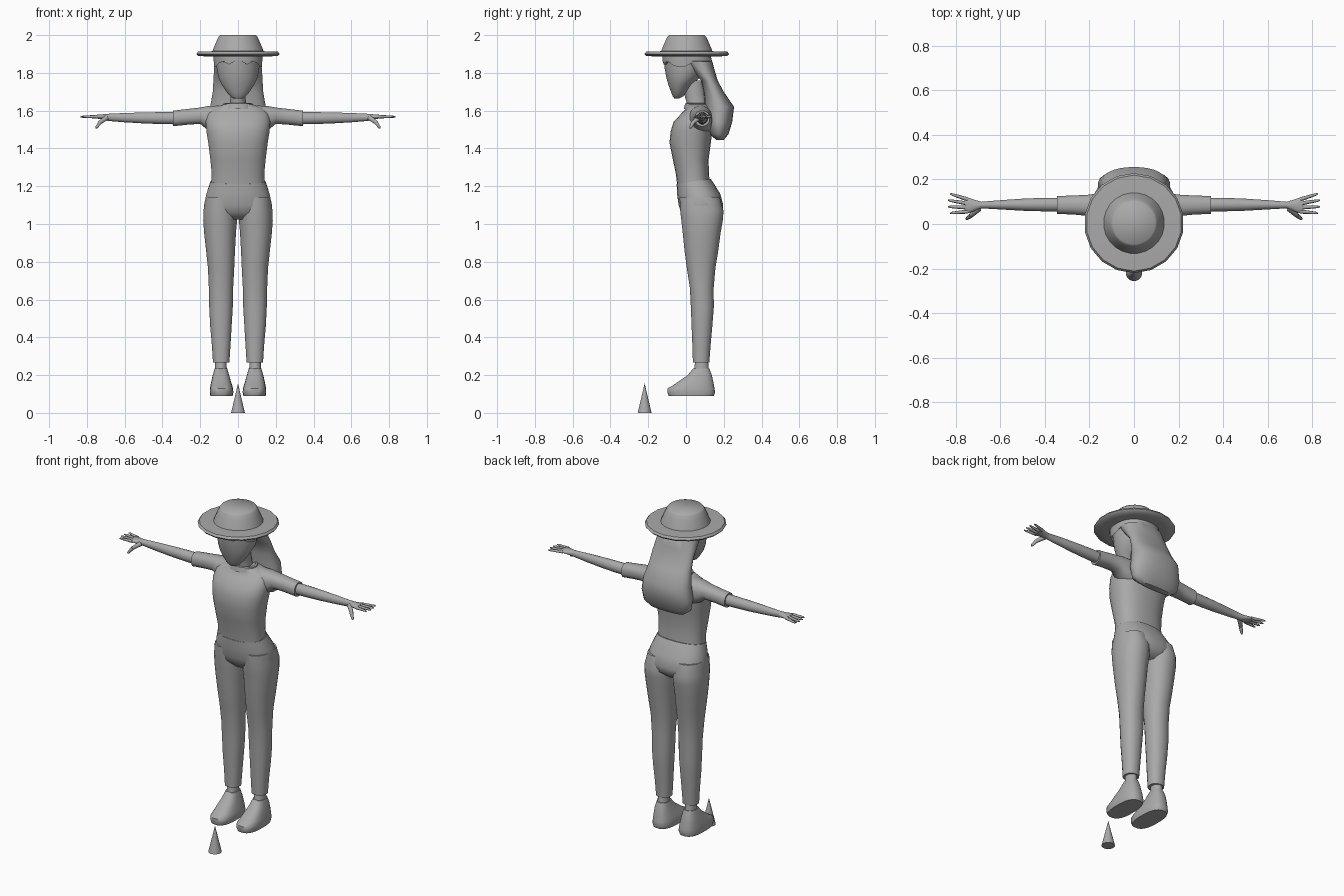
import bpy
import bmesh
import math
from mathutils import Vector

default = bpy.data.objects.get("Cube")
if default:
    bpy.data.objects.remove(default, do_unlink=True)

grey = bpy.data.materials.new("plain grey")
grey.use_nodes = True
COLOUR = (0.4, 0.4, 0.4, 1)
grey.diffuse_color = COLOUR
grey.node_tree.nodes["Principled BSDF"].inputs["Base Color"].default_value = COLOUR


def finish(name, bm, mirror=False, angle=50):
    """Turn a bmesh into a smooth shaded object, optionally mirrored in x."""
    bmesh.ops.recalc_face_normals(bm, faces=bm.faces)
    mesh = bpy.data.meshes.new(name)
    bm.to_mesh(mesh)
    bm.free()
    mesh.materials.append(grey)
    mesh.shade_smooth()
    mesh.set_sharp_from_angle(angle=math.radians(angle))
    obj = bpy.data.objects.new(name, mesh)
    bpy.context.scene.collection.objects.link(obj)
    if mirror:
        mod = obj.modifiers.new("mirror", "MIRROR")
        mod.use_mirror_merge = False
    return obj


def skin_rings(bm, rings):
    """Join rings of vertices with quads and cap both ends."""
    for low, high in zip(rings, rings[1:]):
        for i in range(len(low)):
            j = (i + 1) % len(low)
            bm.faces.new((low[i], low[j], high[j], high[i]))
    bm.faces.new(rings[0])
    bm.faces.new(rings[-1])


def loft(name, sections, axis="z", sides=20, power=2, mirror=False, shape=None):
    """Sections are (position along axis, low a, high a, low b, high b)."""
    bm = bmesh.new()
    rings = []
    for index, (t, a_low, a_high, b_low, b_high) in enumerate(sections):
        ring = []
        for i in range(sides):
            turn = math.tau * (i + .5) / sides
            c, s = math.cos(turn), math.sin(turn)
            a = math.copysign(abs(c) ** (2 / power), c)
            b = math.copysign(abs(s) ** (2 / power), s)
            a = (a_low + a_high + a * (a_high - a_low)) / 2
            b = (b_low + b_high + b * (b_high - b_low)) / 2
            point = Vector((a, b, t) if axis == "z" else (t, a, b))
            if shape:
                point = shape(index, point)
            ring.append(bm.verts.new(point))
        rings.append(ring)
    skin_rings(bm, rings)
    return finish(name, bm, mirror)


def upright(name, sections, **options):
    """Loft centred on x = 0; sections are (z, half width, front, back)."""
    return loft(name, [(z, -w, w, f, b) for z, w, f, b in sections], **options)


def round_part(name, profile, centre_y, sides):
    """Turned part; profile points are (z, radius)."""
    return upright(name, [(z, r, centre_y - r, centre_y + r) for z, r in profile],
                   sides=sides)


def tube(name, start, end, r_start, r_end, sides=8):
    """Tapered finger, mirrored to both hands."""
    start, end = Vector(start), Vector(end)
    turn = (end - start).to_track_quat("Z", "Y")
    bm = bmesh.new()
    rings = []
    for t, r in ((0, r_start), (.85, r_end), (1, r_end * .5)):
        ring = []
        for i in range(sides):
            a = math.tau * i / sides
            offset = turn @ Vector((r * math.cos(a), r * math.sin(a), 0))
            ring.append(bm.verts.new(start.lerp(end, t) + offset))
        rings.append(ring)
    skin_rings(bm, rings)
    return finish(name, bm, mirror=True)


# Hat: thin wide brim and a tapered crown
round_part("hat_brim", [(1.887, .17), (1.89, .215), (1.9, .224), (1.912, .215),
                        (1.915, .13)], .004, 18)
round_part("hat_crown", [(1.905, .14), (1.93, .131), (1.965, .116), (1.99, .104),
                         (2, .095)], .004, 24)

# Head with a narrow chin, and a neck leaning forward
upright("head", [(1.665, .025, -.062, -.035), (1.675, .04, -.07, -.015),
                 (1.7, .062, -.08, .005), (1.74, .088, -.095, .035),
                 (1.78, .106, -.106, .08), (1.83, .114, -.115, .11),
                 (1.9, .115, -.12, .12)], sides=24)
upright("neck", [(1.58, .055, .005, .12), (1.635, .043, .005, .11),
                 (1.68, .04, -.008, .1), (1.76, .042, -.02, .09)])


# Hair: scalloped fringe over the brow and a long full back
def fringe(index, point):
    if index in (2, 3) and point.y < 0:
        point.z += .012 * math.cos(point.x * 75) - abs(point.x) * .15
    return point


upright("hair", [(1.9, .13, -.125, .13), (1.885, .13, -.126, .133),
                 (1.862, .128, -.124, .139), (1.86, .124, -.02, .14),
                 (1.81, .128, .03, .153), (1.76, .131, .08, .168),
                 (1.7, .134, .095, .2), (1.62, .148, .1, .255),
                 (1.54, .162, .108, .245), (1.475, .152, .125, .225),
                 (1.445, .11, .16, .2)], sides=28, power=2.3, shape=fringe)

# Shirt: body, sleeves and neckline
upright("shirt_body", [(1.205, .143, -.047, .127), (1.27, .14, -.055, .122),
                       (1.34, .147, -.07, .12), (1.43, .158, -.088, .132),
                       (1.49, .168, -.082, .14), (1.54, .172, -.067, .142),
                       (1.585, .165, -.025, .14), (1.613, .14, .002, .132),
                       (1.632, .08, .002, .125)], sides=28, power=2.4)
upright("neckline", [(1.61, .085, -.012, .13), (1.638, .078, -.005, .125),
                     (1.64, .066, .005, .118), (1.62, .06, .012, .11)], sides=24)
loft("sleeve", [(.1, .01, .14, 1.47, 1.628), (.165, .02, .138, 1.5, 1.624),
                (.2, .035, .132, 1.53, 1.617), (.27, .042, .128, 1.525, 1.609),
                (.345, .045, .126, 1.517, 1.6)], axis="x", power=2.3, mirror=True)

# Bare arm running into a flat palm
loft("arm", [(.3, .055, .118, 1.527, 1.593), (.4, .056, .118, 1.528, 1.593),
             (.5, .059, .114, 1.532, 1.591), (.6, .065, .107, 1.538, 1.588),
             (.685, .07, .1, 1.545, 1.584), (.705, .062, .106, 1.55, 1.582),
             (.735, .05, .116, 1.556, 1.58), (.758, .048, .118, 1.56, 1.577)],
     axis="x", sides=16, mirror=True)

# Four fanned fingers and a lowered thumb
for number in range(4):
    fan = number - 1.5
    root_y, tip_y = .083 + fan * .018, .092 + fan * .029
    reach = .838 - abs(fan) * .009
    tube("finger", (.745, root_y, 1.568), (reach, tip_y, 1.568), .0095, .006)
tube("thumb", (.695, .07, 1.563), (.735, .035, 1.535), .014, .011)
tube("thumb_tip", (.73, .038, 1.538), (.752, .022, 1.507), .011, .007)


# Trousers: hips, tilted up at the back of the waist, and two tapered legs
def waist_tilt(index, point):
    if index == 0:
        point.z += (point.y + .05) * .15
    return point


upright("trouser_hips", [(1.212, .146, -.05, .132), (1.16, .168, -.048, .182),
                         (1.1, .181, -.04, .198), (1.06, .172, -.026, .19),
                         (1.025, .1, .01, .15)], sides=28, power=2.3,
        shape=waist_tilt)
loft("trouser_leg", [(1.14, .015, .172, -.035, .18), (1.07, .004, .184, -.032, .2),
                     (1.02, .004, .185, -.026, .196), (.95, .01, .18, -.018, .184),
                     (.86, .015, .17, -.009, .172), (.77, .019, .16, .003, .157),
                     (.66, .025, .155, .02, .147), (.56, .027, .153, .025, .148),
                     (.46, .033, .148, .029, .14), (.36, .039, .139, .033, .131),
                     (.268, .045, .133, .036, .124)], power=2.2, mirror=True)

# Ankles and shoes
loft("ankle", [(.32, .06, .12, .048, .115), (.24, .059, .122, .045, .12),
               (.19, .055, .127, .03, .13)], sides=16, mirror=True)
loft("shoe", [(.09, .028, .147, -.092, .148), (.108, .024, .15, -.1, .155),
              (.13, .026, .149, -.098, .152), (.145, .03, .146, -.07, .149),
              (.17, .038, .141, -.035, .144), (.2, .047, .134, .008, .137),
              (.235, .057, .124, .038, .124)], sides=24, power=2.6, mirror=True)

# Small pointed cone standing in front of the feet
round_part("floor_cone", [(0, .037), (.15, .0015), (.157, .0005)], -.219, 20)
